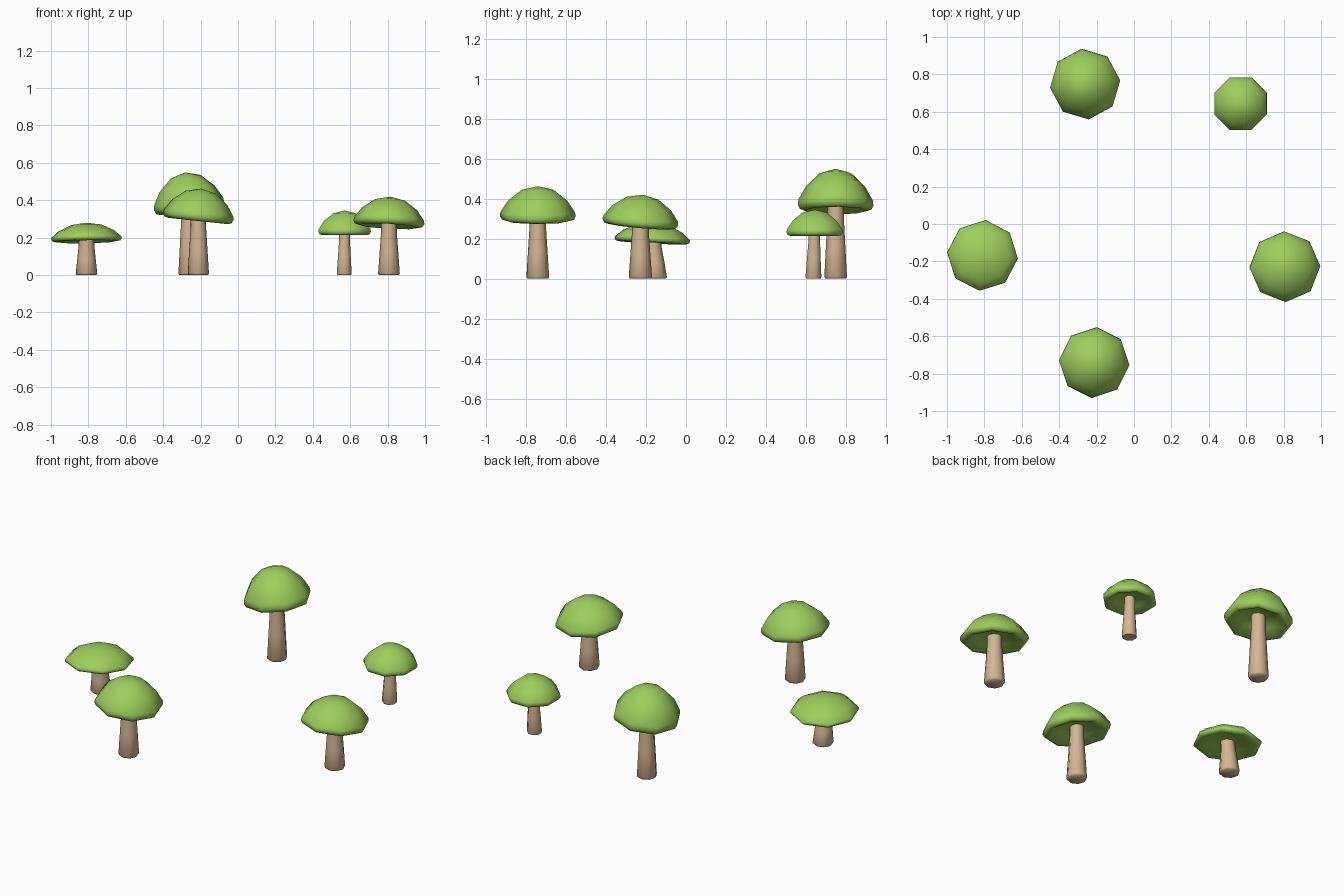
import bpy, bmesh, math
from mathutils import Matrix, Vector

if "Cube" in bpy.data.objects:
    bpy.data.objects.remove(bpy.data.objects["Cube"])


def material(name, rgb):
    m = bpy.data.materials.new(name)
    m.diffuse_color = (*rgb, 1)
    m.use_nodes = True
    m.node_tree.nodes["Principled BSDF"].inputs["Base Color"].default_value = m.diffuse_color
    return m


GREEN = material("cap green", (0.34, 0.62, 0.105))
TAN = material("stem tan", (0.66, 0.47, 0.29))
SIDES = 8


def lathe(name, rings, mat, turn):
    """Eight-sided lathe; rings are (radius, z, x shift, y shift), radius 0 is a pole."""
    bm = bmesh.new()
    loops = []
    for r, z, dx, dy in rings:
        if r == 0:
            loops.append([bm.verts.new((dx, dy, z))])
        else:
            loops.append([bm.verts.new((dx + r * math.cos(turn + k * math.tau / SIDES),
                                        dy + r * math.sin(turn + k * math.tau / SIDES), z))
                          for k in range(SIDES)])
    for a, b in zip(loops, loops[1:]):
        for k in range(SIDES):
            n = (k + 1) % SIDES
            if len(a) == 1:
                bm.faces.new((a[0], b[k], b[n]))
            elif len(b) == 1:
                bm.faces.new((a[k], b[0], a[n]))
            else:
                bm.faces.new((a[k], b[k], b[n], a[n]))
    bmesh.ops.recalc_face_normals(bm, faces=bm.faces)
    me = bpy.data.meshes.new(name)
    bm.to_mesh(me)
    bm.free()
    me.materials.append(mat)
    ob = bpy.data.objects.new(name, me)
    bpy.context.collection.objects.link(ob)
    bpy.ops.object.select_all(action='DESELECT')
    ob.select_set(True)
    bpy.context.view_layer.objects.active = ob
    bpy.ops.object.shade_smooth_by_angle(angle=math.radians(60))
    return ob


# Cap section: domed top, short rim, rolled lip, hollow underside
CAP = [(0, 1), (0.42, 0.87), (0.78, 0.5), (0.985, 0.1), (1, -0.04),
       (0.95, -0.16), (0.84, -0.2), (0.55, 0.02), (0, 0.12)]


def mushroom(label, x, y, cap_r, rim_z, top_z, stem_r, turn, tilt_x, tilt_y, lean=(0, 0)):
    h = top_z - rim_z
    turn = math.radians(turn)
    # Cap, tipped about its rim centre
    cap = lathe(label + "_cap", [(r * cap_r, z * h, 0, 0) for r, z in CAP], GREEN, turn)
    tip = (Matrix.Rotation(math.radians(tilt_y), 4, 'Y')
           @ Matrix.Rotation(math.radians(tilt_x), 4, 'X'))
    cap.matrix_world = Matrix.Translation(Vector((x, y, rim_z))) @ tip
    # Stem, tapered upward with a slight lean
    top = rim_z + 0.12 * h
    lx, ly = lean
    rings = [(0, 0, 0, 0), (stem_r * 0.9, 0, 0, 0), (stem_r, 0.008, 0, 0),
             (stem_r * 0.86, top * 0.4, lx * 0.3, ly * 0.3),
             (stem_r * 0.73, top * 0.75, lx * 0.7, ly * 0.7),
             (stem_r * 0.7, top, lx, ly), (0, top, lx, ly)]
    stem = lathe(label + "_stem", rings, TAN, turn)
    stem.location = (x - lx, y - ly, 0)


mushroom("back_left", -0.262, 0.748, 0.19, 0.375, 0.55, 0.057, 6, 0, -7)
mushroom("back_right", 0.57, 0.643, 0.152, 0.235, 0.345, 0.043, 22.5, 0, 0, (0.002, 0.006))
mushroom("left", -0.81, -0.168, 0.19, 0.195, 0.28, 0.058, -5, -3, -1, (0, -0.015))
mushroom("right", 0.807, -0.228, 0.19, 0.287, 0.42, 0.058, 1, -5, 3)
mushroom("front", -0.212, -0.741, 0.19, 0.318, 0.463, 0.057, -4, 0, 6)
